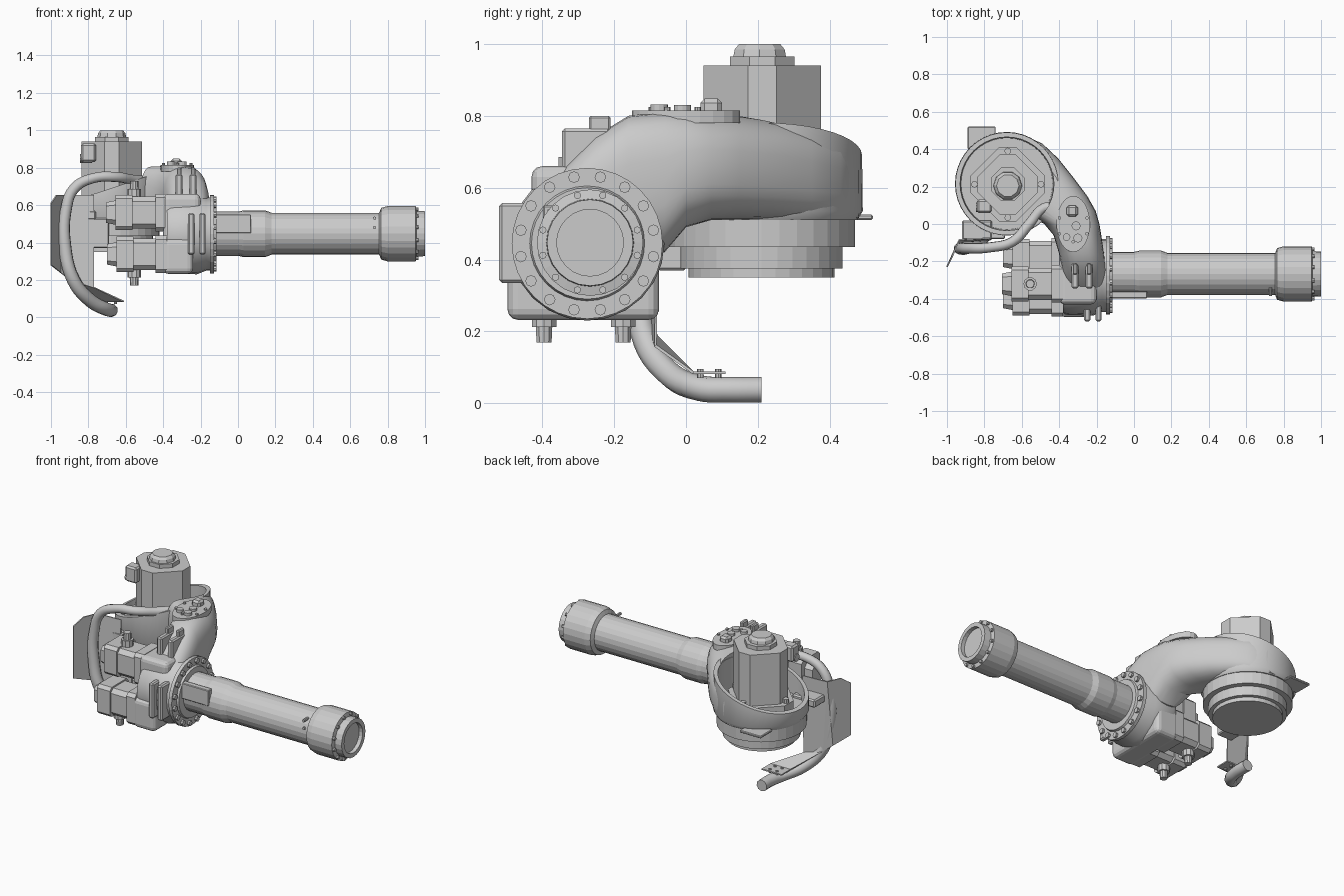
import bpy, bmesh
from math import sin, cos, pi, copysign
from mathutils import Matrix, Vector

if "Cube" in bpy.data.objects:
    bpy.data.objects.remove(bpy.data.objects["Cube"])

AX, AY = (0, 1, 0), (0, 0, 1)


def finish(name, bm, smooth=False):
    bmesh.ops.recalc_face_normals(bm, faces=bm.faces)
    me = bpy.data.meshes.new(name)
    bm.to_mesh(me)
    bm.free()
    ob = bpy.data.objects.new(name, me)
    bpy.context.collection.objects.link(ob)
    if smooth:
        bpy.ops.object.select_all(action='DESELECT')
        ob.select_set(True)
        bpy.context.view_layer.objects.active = ob
        bpy.ops.object.shade_smooth_by_angle(angle=0.6)
    return ob


def add_loft(bm, rings):
    vs = [[bm.verts.new(p) for p in r] for r in rings]
    n = len(vs[0])
    for a, b in zip(vs, vs[1:]):
        for i in range(n):
            j = (i + 1) % n
            bm.faces.new((a[i], a[j], b[j], b[i]))
    bm.faces.new(vs[0])
    bm.faces.new(vs[-1])


def loft(name, rings, smooth=False):
    bm = bmesh.new()
    add_loft(bm, rings)
    return finish(name, bm, smooth)


def ring(axis, c, d, r, n, turn=0.0):
    """Circle of radius r about an axis, at distance d along it."""
    pts = []
    for i in range(n):
        a = 2 * pi * i / n + turn
        u, v = r * cos(a), r * sin(a)
        pts.append({'x': (d, c[0] + u, c[1] + v), 'y': (c[0] + u, d, c[1] + v),
                    'z': (c[0] + u, c[1] + v, d)}[axis])
    return pts


def lathe(name, axis, c, profile, n=24, smooth=False, turn=0.0):
    return loft(name, [ring(axis, c, d, r, n, turn) for d, r in profile], smooth)


def box(name, x, y, z, bevel=0.0, seg=1):
    bm = bmesh.new()
    bmesh.ops.create_cube(bm, size=1)
    for v in bm.verts:
        v.co = Vector([lo + (hi - lo) * (k + .5) for k, (lo, hi) in zip(v.co, (x, y, z))])
    if bevel:
        bmesh.ops.bevel(bm, geom=bm.edges[:], offset=bevel, segments=seg, affect='EDGES', profile=.5)
    return finish(name, bm)


def bolts(name, axis, c, R, d0, d1, count, r, phase=0.0):
    bm = bmesh.new()
    for i in range(count):
        a = 2 * pi * (i + phase) / count
        p = (c[0] + R * cos(a), c[1] + R * sin(a))
        add_loft(bm, [ring(axis, p, d, r, 8) for d in (d0, d1)])
    return finish(name, bm)


def hose(name, pts, r):
    cu = bpy.data.curves.new(name, 'CURVE')
    cu.dimensions = '3D'
    cu.bevel_depth, cu.bevel_resolution, cu.use_fill_caps = r, 3, True
    cu.resolution_u = 5
    sp = cu.splines.new('BEZIER')
    sp.bezier_points.add(len(pts) - 1)
    for b, p in zip(sp.bezier_points, pts):
        b.co = p[:3]
        b.radius = p[3]
        b.handle_left_type = b.handle_right_type = 'AUTO'
    ob = bpy.data.objects.new(name, cu)
    bpy.context.collection.objects.link(ob)
    bpy.ops.object.select_all(action='DESELECT')
    ob.select_set(True)
    bpy.context.view_layer.objects.active = ob
    bpy.ops.object.convert(target='MESH')
    bpy.ops.object.shade_smooth_by_angle(angle=0.8)


# Arm tube, end collar and mounting flange (along x)
ARM, FLG = (-.267, .447), (-.275, .445)
lathe("arm_tube", 'x', ARM, [(-.14, .118), (.0, .118), (.03, .125), (.145, .125), (.18, .112), (.79, .112)])
lathe("wrist_collar", 'x', ARM, [(.755, .112), (.765, .138), (.8, .148), (.95, .148), (.955, .122),
                                 (1, .12), (1, .093), (.975, .093)])
bolts("collar_bolts", 'x', ARM, .136, .945, .965, 12, .01, .5)
lathe("arm_flange", 'x', FLG, [(-.15, .21), (-.128, .21), (-.128, .16), (-.115, .155)], 32)
bolts("flange_bolts", 'x', FLG, .188, -.13, -.114, 16, .016, .5)
box("arm_cover_plate", (-.12, .07), (-.398, -.36), (.45, .55), .004)
for z in (.51, .56):
    lathe("collar_plug", 'y', (.73, z - .03), [(-.385, .009), (-.34, .009)], 8)

# Barrel gearbox behind the flange
lathe("gearbox_barrel", 'x', FLG, [(-.38, .2), (-.36, .21), (-.22, .215), (-.17, .195), (-.145, .195)], 24, True)
box("gearbox_base", (-.4, -.24), (-.497, -.075), (.232, .42), .03, 3)
box("gearbox_upper", (-.4, -.2), (-.43, -.12), (.4, .66), .03, 3)

# Arched casting: rounded-rectangle sections placed along y
stations = [(-.37, -.34, -.17, .42, .62), (-.33, -.37, -.155, .40, .665), (-.25, -.385, -.15, .40, .745),
            (-.16, -.40, -.16, .40, .80), (-.06, -.43, -.175, .42, .812), (0, -.48, -.185, .49, .812),
            (.07, -.60, -.205, .51, .808), (.15, -.68, -.25, .51, .80), (.25, -.68, -.325, .51, .785),
            (.35, -.68, -.405, .51, .757), (.43, -.68, -.49, .51, .728), (.48, -.70, -.60, .515, .69)]


def section(y, x0, x1, z0, z1, n=28, e=2 / 2.7):
    out = []
    for i in range(n):
        a = 2 * pi * i / n
        u = copysign(abs(cos(a)) ** e, cos(a))
        v = copysign(abs(sin(a)) ** e, sin(a))
        out.append(((x0 + x1) / 2 + u * (x1 - x0) / 2, y, (z0 + z1) / 2 + v * (z1 - z0) / 2))
    return out


DRUM = (-.68, .215)
arch = loft("arched_casting", [section(*s) for s in stations])
cutter = lathe("bowl_cutter", 'z', DRUM, [(.545, .252), (1.2, .252)], 40)
mod = arch.modifiers.new("bowl_cut", 'BOOLEAN')
mod.operation, mod.object, mod.solver = 'DIFFERENCE', cutter, 'EXACT'
bpy.context.view_layer.objects.active = arch
bpy.ops.object.select_all(action='DESELECT')
arch.select_set(True)
bpy.ops.object.modifier_apply(modifier=mod.name)
bpy.ops.object.shade_smooth_by_angle(angle=0.6)
bpy.data.objects.remove(cutter)

# Shoulder bowl with slanted rim, and stepped base drum
rim = lambda r: [(x, y, .69 + .33 * (x + .68)) for x, y, z in ring('z', DRUM, 0, r, 40)]
loft("shoulder_bowl", [ring('z', DRUM, .51, .262, 40), ring('z', DRUM, .535, .277, 40), rim(.275),
                       rim(.25), ring('z', DRUM, .55, .245, 40)], True)
lathe("base_drum", 'z', (-.68, .21), [(.35, .203), (.375, .203), (.375, .226), (.435, .226), (.435, .26), (.515, .26)], 32)
box("drum_tab", (-.89, -.74), (.4, .52), (.51, .525), .004)

# Shoulder motor: square block turned 45 degrees with cut corners
def diamond(z, h, cut, c=(-.675, .212)):
    k = h - cut
    return [(c[0] + a, c[1] + b, z) for a, b in
            ((h, -cut), (h, cut), (cut, h), (-cut, h), (-h, cut), (-h, -cut), (-cut, -h), (cut, -h))]


loft("shoulder_motor_foot", [diamond(.54, .2, .045), diamond(.615, .2, .045)])
loft("shoulder_motor", [diamond(.6, .163, .04), diamond(.94, .163, .04)])
bolts("motor_foot_bolts", 'z', (-.675, .212), .178, .61, .64, 4, .018)
loft("motor_cap_plate", [diamond(.935, .09, .035), diamond(.965, .09, .035)])
lathe("motor_cap", 'z', (-.675, .205), [(.96, .078), (.985, .073), (1, .06)], 10)
box("motor_connector", (-.84, -.76), (.06, .13), (.83, .93), .01)
lathe("motor_connector_plug", 'x', (.09, .85), [(-.845, .025), (-.78, .025)], 10)

# Three wrist motors behind the gearbox, each with flange, end cap and cable gland
def motor(name, y, z, length, gland):
    def sec(x, h, c):
        return [(x, y + a, z + b) for a, b in ((h, -c), (h, c), (c, h), (-c, h), (-h, c), (-h, -c), (-c, -h), (c, -h))]
    loft(name + "_flange", [sec(-.44, .1, .08), sec(-.38, .1, .08)])
    loft(name + "_body", [sec(-length, .085, .06), sec(-.42, .085, .06)])
    loft(name + "_rear", [sec(-length, .094, .075), sec(-length + .09, .094, .075)])
    loft(name + "_end_cap", [sec(-length - .05, .055, .035), sec(-length, .065, .04)])
    s = gland
    lathe(name + "_gland", 'z', (-.555, y), [(z + s * .07, .036), (z + s * .125, .036), (z + s * .125, .024),
                                            (z + s * .168, .022)], 10)


motor("lower_front_motor", -.395, .337, .65, -1)
motor("lower_back_motor", -.175, .337, .65, -1)
motor("upper_motor", -.32, .56, .655, 1)

# Lifting ribs on the top and front of the gearbox
for x in (-.315, -.24):
    box("top_rib", (x - .018, x + .018), (-.345, -.21), (.6, .765), .008)
    box("top_rib_post", (x - .012, x + .012), (-.27, -.21), (.7, .8), .006)
for x in (-.25, -.19):
    box("front_rib", (x - .017, x + .017), (-.52, -.42), (.335, .557), .008)

# Top access cover with bolts and connectors
loft("top_cover", [[(-.325 + .09 * cos(2 * pi * i / 24), .0 + .15 * sin(2 * pi * i / 24), z) for i in range(24)]
                   for z in (.78, .815)])
bolts("cover_bolts", 'z', (-.325, -.01), .085, .8, .825, 6, .009, .5)
for x, y, r, h in ((-.30, -.075, .024, .832), (-.36, -.07, .02, .832), (-.31, -.01, .024, .83)):
    lathe("cover_connector", 'z', (x, y), [(.79, r), (h, r)], 12)
box("cover_socket", (-.36, -.30), (.04, .1), (.8, .848), .012)

# Bent sheet-metal guard with a foot under the hose
bm = bmesh.new()
pts = [(-1, -.23, .28), (-1, -.23, .61), (-.97, -.17, .655), (-.935, -.085, .655), (-.77, -.075, .655),
       (-.77, -.085, .16), (-.9, -.095, .2), (-.95, -.12, .24), (-.61, .02, .085), (-.75, .02, .085),
       (-.61, .11, .085), (-.75, .11, .085)]
v = [bm.verts.new(p) for p in pts]
for f in ((0, 1, 2, 3, 7), (7, 3, 6), (6, 3, 4, 5), (6, 5, 8, 9), (9, 8, 10, 11)):
    bm.faces.new([v[i] for i in f])
guard = finish("hose_guard", bm)
sol = guard.modifiers.new("thickness", 'SOLIDIFY')
sol.thickness, sol.offset = .008, 0
box("guard_bracket", (-.80, -.69), (-.08, .0), (.37, .53), .006)
box("guard_clamp", (-.92, -.76), (-.085, .02), (.52, .57), .008)
bolts("foot_bolts", 'z', (-.68, .065), .035, .07, .095, 4, .009, .5)

# Main hose from the top cover around the guard to the outlet
hose("cable_hose", [(-.42, .09, .75, .75), (-.48, .085, .735, .75), (-.56, 0, .735, .75), (-.65, -.095, .75, .75),
                    (-.77, -.125, .745, .75), (-.875, -.13, .69, .8), (-.92, -.13, .57, .85), (-.925, -.13, .38, .95),
                    (-.88, -.12, .2, 1), (-.79, -.055, .09, 1), (-.7, .04, .042, 1), (-.68, .12, .038, 1),
                    (-.68, .21, .038, 1)], .036)
